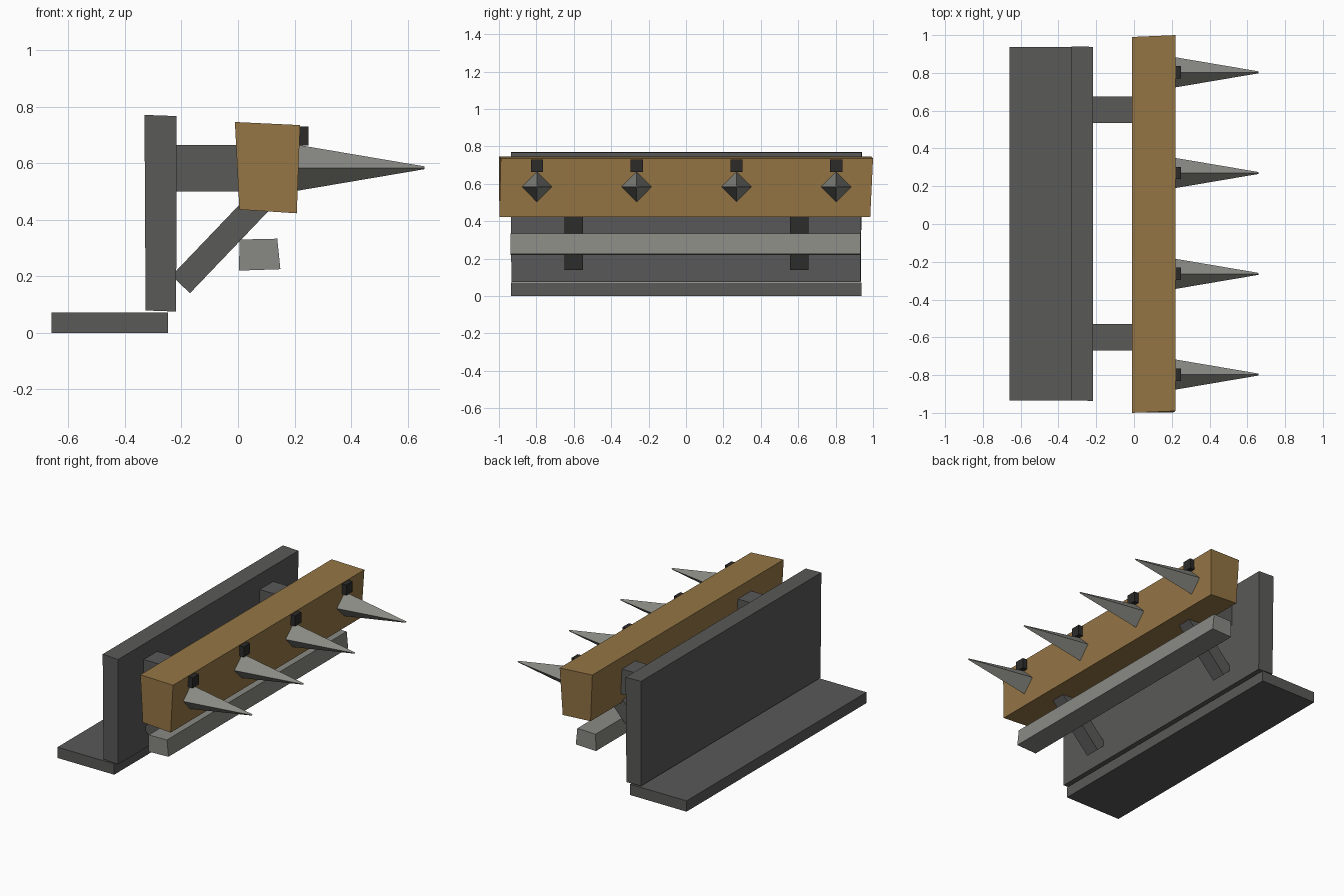
import bpy, bmesh
from math import radians, sin, cos
from mathutils import Vector, Matrix

if "Cube" in bpy.data.objects:
    bpy.data.objects.remove(bpy.data.objects["Cube"])


def material(name, rgb):
    m = bpy.data.materials.new(name)
    m.diffuse_color = (*rgb, 1)
    m.use_nodes = True
    m.node_tree.nodes["Principled BSDF"].inputs["Base Color"].default_value = m.diffuse_color
    return m


WOOD = material("wood", (0.30, 0.18, 0.06))
DARK = material("dark_steel", (0.10, 0.10, 0.098))
LIGHT = material("light_steel", (0.25, 0.255, 0.23))
BLACK = material("black_iron", (0.025, 0.024, 0.023))


def finish(name, bm, mat):
    bmesh.ops.recalc_face_normals(bm, faces=bm.faces)
    me = bpy.data.meshes.new(name)
    bm.to_mesh(me)
    bm.free()
    me.materials.append(mat)
    ob = bpy.data.objects.new(name, me)
    bpy.context.collection.objects.link(ob)
    return ob


def bar(name, profile, near, far, mat):
    """Four-sided xz profile run along y; near / far give y for each corner."""
    bm = bmesh.new()
    a = [bm.verts.new((x, y, z)) for (x, z), y in zip(profile, near)]
    b = [bm.verts.new((x, y, z)) for (x, z), y in zip(profile, far)]
    bm.faces.new(a)
    bm.faces.new(b)
    for i in range(4):
        j = (i + 1) % 4
        bm.faces.new((a[i], a[j], b[j], b[i]))
    return finish(name, bm, mat)


def rect(x0, x1, z0, z1):
    return [(x0, z0), (x1, z0), (x1, z1), (x0, z1)]


# Base, upright and the two long rails (slightly uneven corners)
bar("base_plate", rect(-0.66, -0.247, 0.0, 0.071), [-0.935] * 4, [0.937] * 4, DARK)
bar("back_plate", [(-0.327, 0.079), (-0.219, 0.075), (-0.217, 0.767), (-0.331, 0.771)],
    [-0.932, -0.934, -0.936, -0.935], [0.935, 0.932, 0.938, 0.94], DARK)
bar("wooden_beam", [(0.005, 0.436), (0.208, 0.423), (0.22, 0.735), (-0.011, 0.746)],
    [-0.998, -0.998, -0.99, -1.0], [0.985, 0.985, 1.0, 0.99], WOOD)
bar("lower_rail", [(0.003, 0.22), (0.15, 0.225), (0.139, 0.333), (0.006, 0.33)],
    [-0.937] * 4, [0.932] * 4, LIGHT)

# Supports between the back plate and the beam
ang = radians(46.3)
along = Vector((cos(ang), sin(ang)))
across = Vector((-sin(ang), cos(ang)))
low = Vector((-0.17, 0.14))
brace = [low, low + along * 0.43, low + along * 0.43 + across * 0.09, low + across * 0.09]
for side, y in (("right", -0.6), ("left", 0.606)):
    bar(f"{side}_support", rect(-0.24, 0.03, 0.50, 0.665), [y - 0.07] * 4, [y + 0.07] * 4, DARK)
    bar(f"{side}_brace", [tuple(p) for p in brace], [y - 0.049] * 4, [y + 0.049] * 4, DARK)

# Four-sided spikes, each with a small clip above
for i, y in enumerate((-0.797, -0.264, 0.27, 0.803), 1):
    bm = bmesh.new()
    bmesh.ops.create_cone(bm, cap_ends=True, segments=4, radius1=0.083, radius2=0.005,
                          depth=0.46,
                          matrix=Matrix.Translation((0.43, y, 0.584)) @ Matrix.Rotation(radians(90), 4, 'Y'))
    finish(f"spike_{i}", bm, LIGHT)
    bar(f"clip_{i}", rect(0.19, 0.25, 0.662, 0.73), [y - 0.033] * 4, [y + 0.033] * 4, BLACK)
